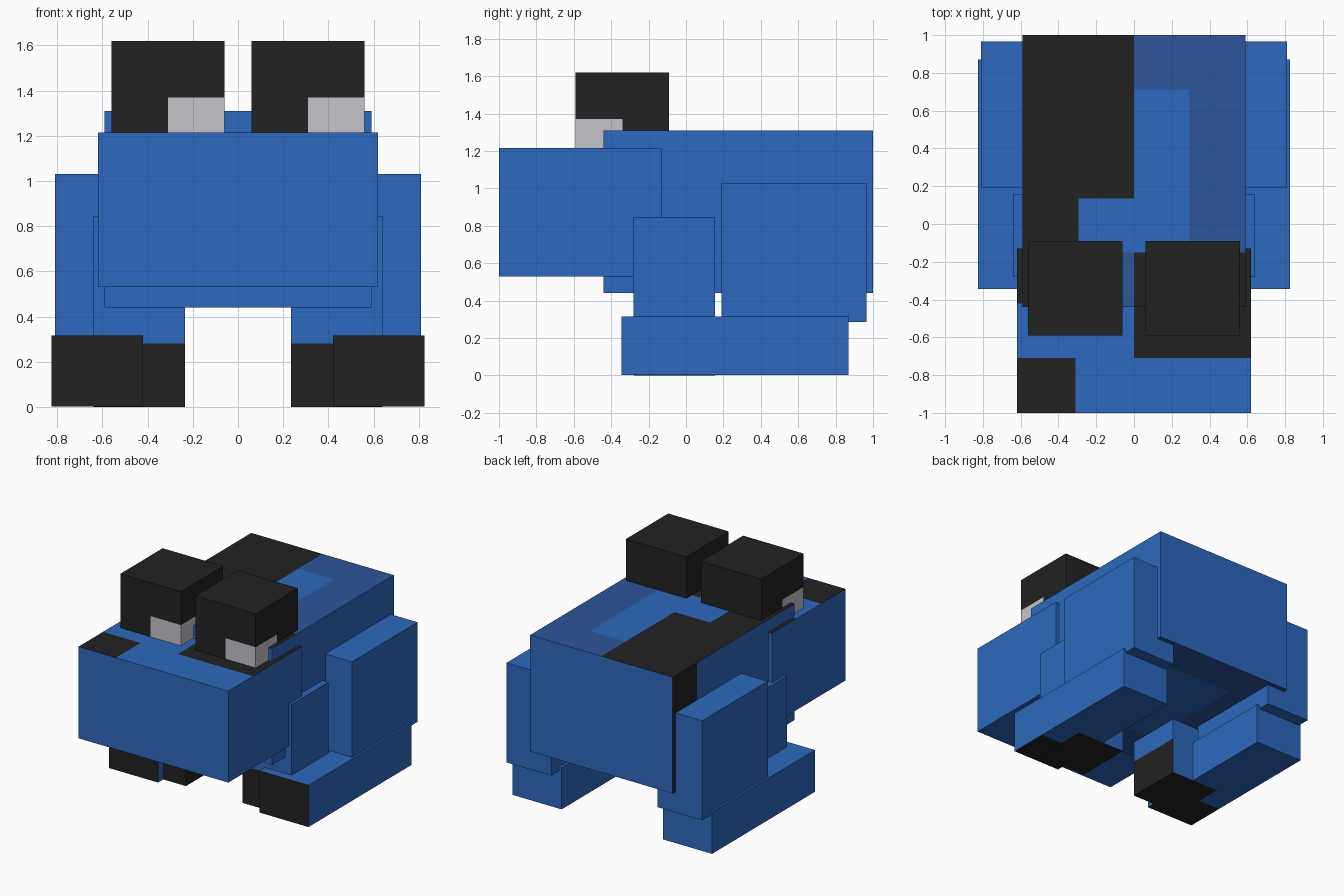
import bpy, bmesh
from mathutils import Vector

if "Cube" in bpy.data.objects:
    bpy.data.objects.remove(bpy.data.objects["Cube"])

# Materials, linear colours
COLOURS = {
    "blue": (0.026, 0.141, 0.515),
    "dark_blue": (0.026, 0.091, 0.323),
    "black": (0.016, 0.016, 0.016),
    "light_grey": (0.558, 0.552, 0.591),
}
MATS = []
for label, rgb in COLOURS.items():
    mat = bpy.data.materials.new(label)
    mat.diffuse_color = (*rgb, 1)
    mat.use_nodes = True
    mat.node_tree.nodes["Principled BSDF"].inputs["Base Color"].default_value = mat.diffuse_color
    MATS.append(mat)
BLUE, DARK, BLACK, GREY = range(4)


def box(name, lo, hi, cuts=((), (), ()), rule=lambda c, n: BLUE):
    """Box between two corners, sliced at the cuts on each axis, coloured per face."""
    lo, hi = Vector(lo), Vector(hi)
    bm = bmesh.new()
    bmesh.ops.create_cube(bm, size=1)
    for v in bm.verts:
        v.co = Vector((lo[i] + (v.co[i] + 0.5) * (hi[i] - lo[i]) for i in range(3)))
    for axis in range(3):
        normal = Vector((0, 0, 0))
        normal[axis] = 1
        for value in cuts[axis]:
            bmesh.ops.bisect_plane(bm, geom=bm.verts[:] + bm.edges[:] + bm.faces[:],
                                   plane_co=normal * value, plane_no=normal)
    bm.normal_update()
    for f in bm.faces:
        f.material_index = rule(f.calc_center_median(), f.normal)
    mesh = bpy.data.meshes.new(name)
    bm.to_mesh(mesh)
    bm.free()
    for mat in MATS:
        mesh.materials.append(mat)
    bpy.context.collection.objects.link(bpy.data.objects.new(name, mesh))


def cell(rows, c, half_width, back, size):
    """Look up a patch letter; rows run back to front, columns left to right."""
    col = int((c.x + half_width) / (half_width / 2))
    row = int((back - c.y) / size)
    return {"L": BLUE, "D": DARK, "B": BLACK}[rows[row][col]]


# Body with patched back, belly and a black column on the rear left side
BACK = ("BBDD", "BBLD", "BBLD", "BLLD", "BDBB")
BELLY = ("DDDD", "DLLD", "DLLD", "DLLD", "DDDD")


def body_rule(c, n):
    if n.z > 0.5:
        return cell(BACK, c, 0.59, 1.0, 0.288)
    if n.z < -0.5:
        return cell(BELLY, c, 0.59, 1.0, 0.288)
    return BLACK if n.x < -0.5 and c.y > 0.712 else BLUE


box("body", (-0.59, -0.44, 0.44), (0.59, 1.0, 1.31),
    ((-0.295, 0, 0.295), (-0.152, 0.136, 0.424, 0.712), ()), body_rule)

# Head with patched top
CROWN = ("BLBB", "LLBB", "BLLL")
box("head", (-0.62, -1.0, 0.53), (0.62, -0.13, 1.215),
    ((-0.31, 0, 0.31), (-0.71, -0.42), ()),
    lambda c, n: cell(CROWN, c, 0.62, -0.13, 0.29) if n.z > 0.5 else BLUE)

# Eyes: black cubes with a pale patch low on the front and sides
for side, x0 in (("left", -0.56), ("right", 0.06)):
    mid = x0 + 0.25

    def eye_rule(c, n, mid=mid):
        low = c.z < 1.37
        on_front = n.y < -0.5 and c.x > mid
        on_side = abs(n.x) > 0.5 and c.y < -0.34
        return GREY if low and (on_front or on_side) else BLACK

    box(side + "_eye", (x0, -0.59, 1.12), (x0 + 0.5, -0.09, 1.62),
        ((mid,), (-0.34,), (1.37,)), eye_rule)

# Limbs on both sides
for side, s in (("left", -1), ("right", 1)):
    def limb(name, x0, x1, y0, y1, z0, z1, cuts=((), (), ()), rule=lambda c, n: BLUE):
        xs = sorted((s * x0, s * x1))
        box(side + name, (xs[0], y0, z0), (xs[1], y1, z1), cuts, rule)

    limb("_thigh", 0.44, 0.81, 0.19, 0.965, 0.285, 1.03)
    # Foot with black toes and front of the sole
    limb("_foot", 0.42, 0.825, -0.345, 0.87, 0.002, 0.315, ((), (-0.04,), ()),
         lambda c, n: BLACK if n.y < -0.5 or (n.z < -0.5 and c.y < -0.04) else BLUE)
    # Front leg with black lower third
    limb("_front_leg", 0.235, 0.64, -0.28, 0.155, 0, 0.845, ((), (), (0.28,)),
         lambda c, n: BLACK if c.z < 0.28 and n.y < 0.5 else BLUE)
